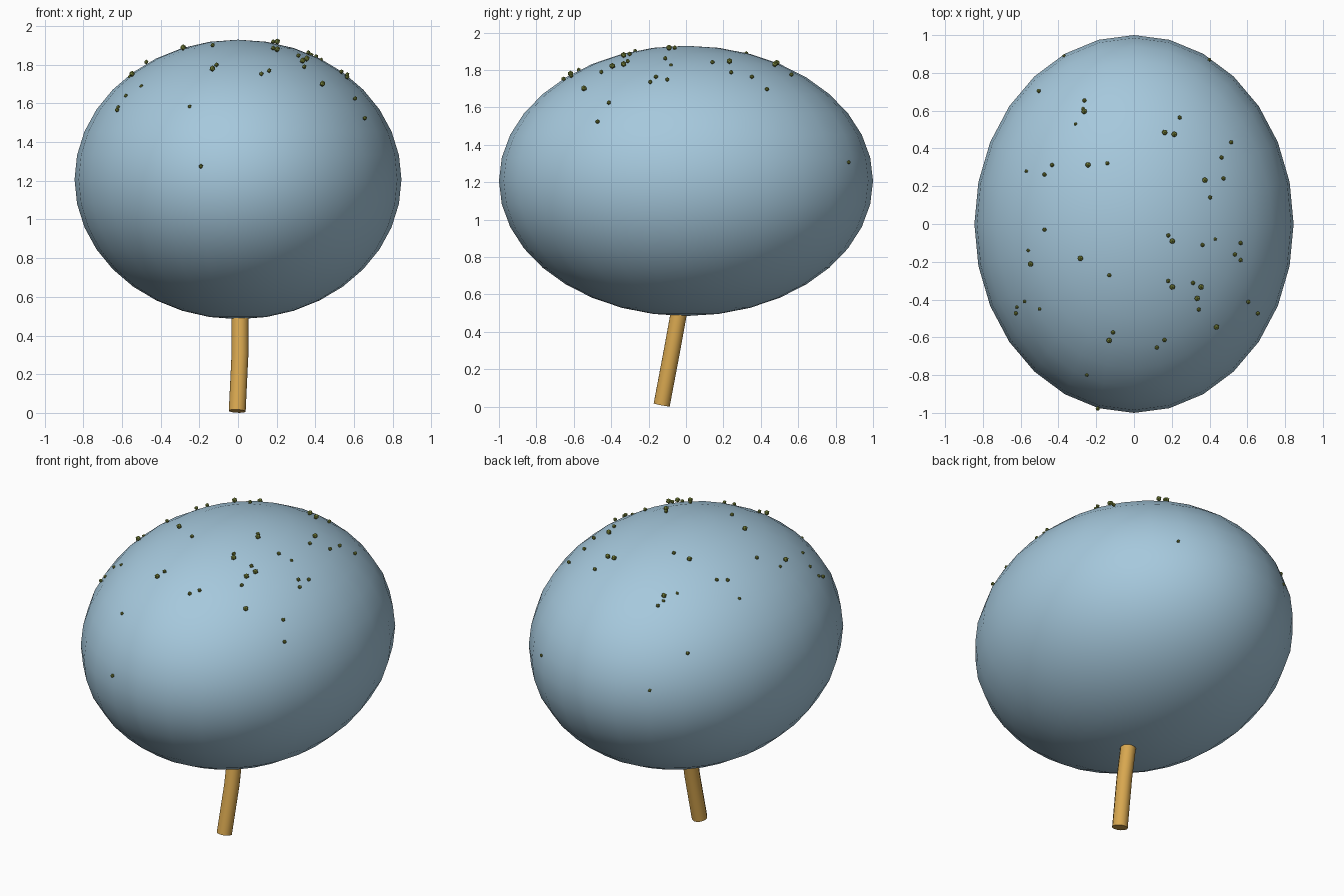
import bpy
import bmesh
import math
from mathutils import Matrix, Vector

default = bpy.data.objects.get("Cube")
if default:
    bpy.data.objects.remove(default, do_unlink=True)

CENTRE = Vector((0, 0, 1.207))
RADII = Vector((0.845, 1.0, 0.7225))


def make_material(name, colour):
    mat = bpy.data.materials.new(name)
    mat.use_nodes = True
    rgba = (*colour, 1)
    mat.diffuse_color = rgba
    mat.node_tree.nodes["Principled BSDF"].inputs["Base Color"].default_value = rgba
    return mat


def add_object(name, data, mat):
    obj = bpy.data.objects.new(name, data)
    bpy.context.collection.objects.link(obj)
    data.materials.append(mat)
    return obj


def finish_mesh(name, bm, mat, smooth):
    mesh = bpy.data.meshes.new(name)
    for face in bm.faces:
        face.smooth = smooth
    bm.to_mesh(mesh)
    bm.free()
    return add_object(name, mesh, mat)


blue = make_material("pale blue", (0.38, 0.58, 0.72))
ochre = make_material("ochre", (0.69, 0.39, 0.08))
olive = make_material("olive green", (0.22, 0.27, 0.05))

# Rounded body: a stretched sphere
bm = bmesh.new()
bmesh.ops.create_uvsphere(
    bm, u_segments=28, v_segments=18, radius=1,
    matrix=Matrix.Translation(CENTRE) @ Matrix.Diagonal((*RADII, 1)))
finish_mesh("body", bm, blue, True)

# Leaning, slightly bent stem running up into the body
curve = bpy.data.curves.new("stem", "CURVE")
curve.dimensions = "3D"
curve.bevel_depth = 0.045
curve.bevel_resolution = 4
curve.use_fill_caps = True
path = [(-0.004, -0.13, 0.009), (0.01, -0.075, 0.3), (0.01, -0.035, 0.52), (0.01, 0, 0.7)]
spline = curve.splines.new("POLY")
spline.points.add(len(path) - 1)
for point, position in zip(spline.points, path):
    point.co = (*position, 1)
stem = add_object("stem", curve, ochre)
bpy.ops.object.select_all(action="DESELECT")
stem.select_set(True)
bpy.context.view_layer.objects.active = stem
bpy.ops.object.convert(target="MESH")
bpy.ops.object.shade_smooth_by_angle(angle=math.radians(40))

# Little beads scattered over the upper surface, by x and y
LARGE = [(.2, -.09), (-.28, -.18), (.16, .48), (.21, .47), (.37, .23), (-.24, .31),
         (-.26, .59), (-.54, -.21), (.43, -.54), (.2, -.33), (.35, -.33), (.33, -.39),
         (-.13, -.61)]
MEDIUM = [(-.5, .7), (-.26, .65), (.24, .56), (.51, .43), (.46, .35), (.47, .24),
          (.4, .14), (-.47, .26), (-.43, .31), (-.14, .32), (-.47, -.03), (.36, -.11),
          (.56, -.1), (.53, -.16), (.56, -.19), (-.13, -.27), (.18, -.3), (.34, -.45),
          (-.11, -.57), (.16, -.61), (.12, -.65), (-.62, -.47), (.6, -.41), (.65, -.47),
          (.31, -.31), (.18, -.06), (-.19, -.97)]
SMALL = [(-.57, .28), (-.31, .53), (-.56, -.14), (-.58, -.41), (-.5, -.45), (-.25, -.8),
         (.43, -.08), (-.27, .61), (-.62, -.44), (.4, .87), (-.37, .89)]


def add_beads(name, places, radius, lift):
    bm = bmesh.new()
    for x, y in places:
        # Find the height on the body, then push out along its normal
        u, v = x / RADII.x, y / RADII.y
        w = math.sqrt(max(0, 1 - u * u - v * v))
        normal = Vector((u / RADII.x, v / RADII.y, w / RADII.z)).normalized()
        spot = CENTRE + Vector((x, y, w * RADII.z)) + normal * lift
        bmesh.ops.create_icosphere(bm, subdivisions=1, radius=radius,
                                   matrix=Matrix.Translation(spot))
    finish_mesh(name, bm, olive, False)


add_beads("large_beads", LARGE, 0.016, 0.014)
add_beads("medium_beads", MEDIUM, 0.012, 0.008)
add_beads("small_beads", SMALL, 0.01, 0)
